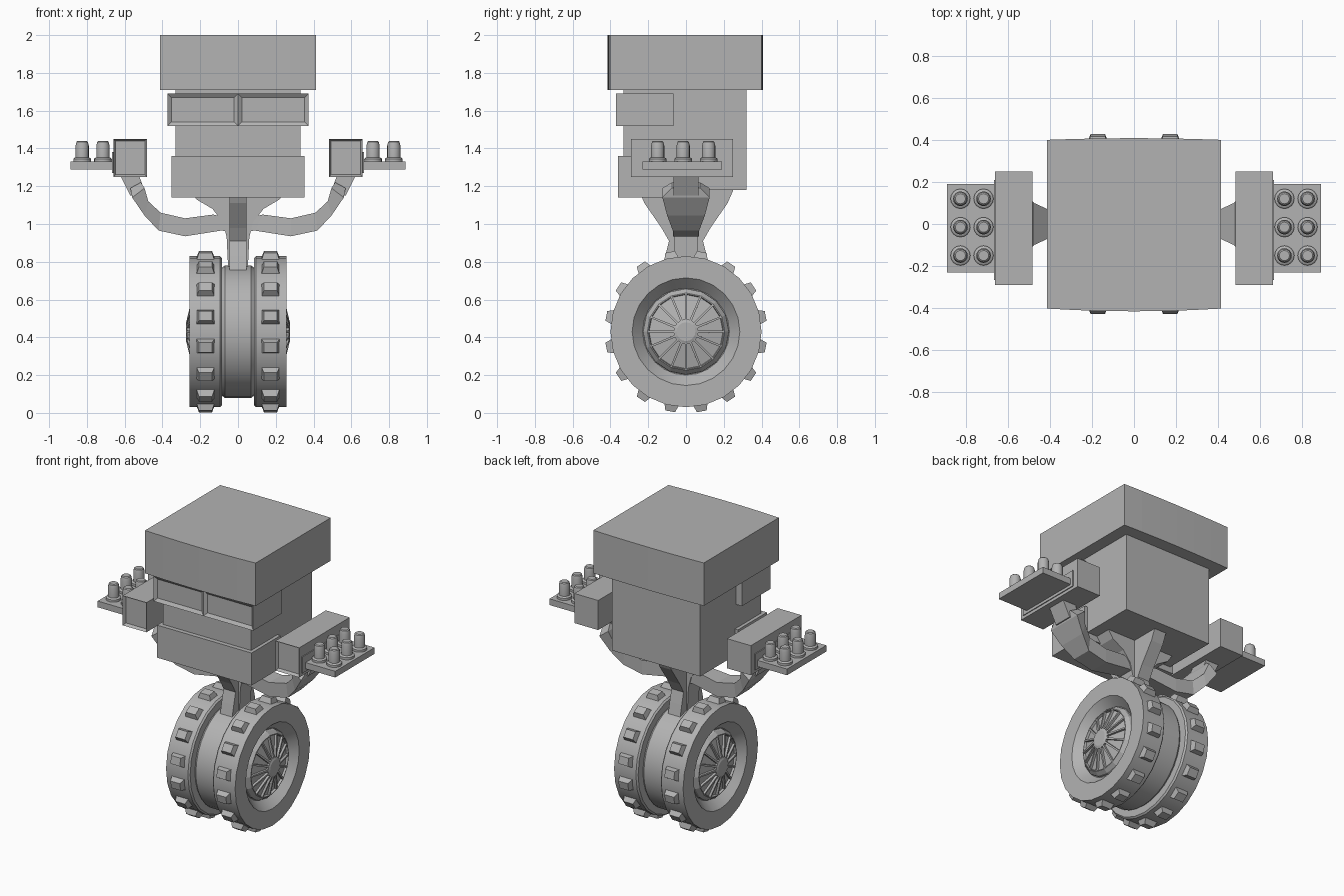
import bpy, bmesh, math
from mathutils import Matrix, Vector

if "Cube" in bpy.data.objects:
    bpy.data.objects.remove(bpy.data.objects["Cube"])

grey = bpy.data.materials.new("plain grey")
grey.diffuse_color = (0.45, 0.45, 0.45, 1)
grey.use_nodes = True
grey.node_tree.nodes["Principled BSDF"].inputs["Base Color"].default_value = grey.diffuse_color


def finish(name, bm, smooth=False):
    bmesh.ops.recalc_face_normals(bm, faces=bm.faces)
    me = bpy.data.meshes.new(name)
    bm.to_mesh(me)
    bm.free()
    ob = bpy.data.objects.new(name, me)
    bpy.context.collection.objects.link(ob)
    me.materials.append(grey)
    if smooth:
        bpy.ops.object.select_all(action='DESELECT')
        ob.select_set(True)
        bpy.context.view_layer.objects.active = ob
        bpy.ops.object.shade_smooth_by_angle(angle=math.radians(35))
    return ob


def box_bm(x0, x1, y0, y1, z0, z1):
    bm = bmesh.new()
    bmesh.ops.create_cube(bm, size=1)
    for v in bm.verts:
        v.co = ((x0 + x1) / 2 + v.co.x * (x1 - x0),
                (y0 + y1) / 2 + v.co.y * (y1 - y0),
                (z0 + z1) / 2 + v.co.z * (z1 - z0))
    bm.normal_update()
    return bm


def inset_front(bm, thick, depth):
    faces = [f for f in bm.faces if f.normal.y < -0.9]
    bmesh.ops.inset_individual(bm, faces=faces, thickness=thick, depth=-depth)


def prism(name, pts, half, axis):
    """Extrude an outline of (side, z) points symmetrically along axis x or y."""
    bm = bmesh.new()
    rows = []
    for h in (-half, half):
        rows.append([bm.verts.new((h, a, z) if axis == 'x' else (a, h, z)) for a, z in pts])
    bm.faces.new(rows[0])
    bm.faces.new(rows[1])
    n = len(pts)
    for i in range(n):
        j = (i + 1) % n
        bm.faces.new((rows[0][i], rows[0][j], rows[1][j], rows[1][i]))
    return finish(name, bm)


def lathe_bm(profile, seg, place):
    """Spin (radius, height) points; place maps (a, b, height) to a position."""
    bm = bmesh.new()
    rings = []
    for r, h in profile:
        rings.append([bm.verts.new(place(r * math.cos(2 * math.pi * i / seg),
                                         r * math.sin(2 * math.pi * i / seg), h))
                      for i in range(seg)])
    for a, b in zip(rings, rings[1:]):
        for i in range(seg):
            j = (i + 1) % seg
            bm.faces.new((a[i], a[j], b[j], b[i]))
    bm.faces.new(rings[0])
    bm.faces.new(rings[-1])
    return bm


def loft(name, sections):
    """Join four-cornered sections into a tube."""
    bm = bmesh.new()
    rings = [[bm.verts.new(p) for p in s] for s in sections]
    for a, b in zip(rings, rings[1:]):
        for i in range(4):
            j = (i + 1) % 4
            bm.faces.new((a[i], a[j], b[j], b[i]))
    bm.faces.new(rings[0])
    bm.faces.new(rings[-1])
    return finish(name, bm)


# Hat block with slightly bowed front and back
bow = [(-0.413 + 0.826 * i / 6) for i in range(7)]
bm = bmesh.new()
outline = [(x, -0.415 + 0.013 * (x / 0.413) ** 2) for x in bow]
outline += [(x, 0.408 - 0.008 * (x / 0.413) ** 2) for x in reversed(bow)]
cap = bm.faces.new([bm.verts.new((x, y, 1.71)) for x, y in outline])
top = bmesh.ops.extrude_face_region(bm, geom=[cap], use_keep_orig=True)
for g in top["geom"]:
    if isinstance(g, bmesh.types.BMVert):
        g.co.z = 2.0
finish("head_cap", bm)

# Body, visor with two sunken eye panels, and jaw
finish("body", box_bm(-0.33, 0.33, -0.33, 0.32, 1.18, 1.72))
bm = box_bm(-0.373, 0.373, -0.37, -0.065, 1.52, 1.69)
bmesh.ops.bisect_plane(bm, geom=bm.verts[:] + bm.edges[:] + bm.faces[:],
                       plane_co=(0, 0, 0), plane_no=(1, 0, 0))
bm.normal_update()
inset_front(bm, 0.03, 0.015)
finish("visor", bm)
finish("jaw", box_bm(-0.353, 0.353, -0.36, -0.05, 1.14, 1.36))

# Neck made of two crossing flared webs
half = [(0.26, 1.19), (0.22, 1.13), (0.135, 1.08), (0.08, 1.01), (0.06, 0.93), (0.052, 0.76)]
prism("neck_web_wide", half + [(-a, z) for a, z in reversed(half)], 0.06, 'y')
half = [(0.255, 1.19), (0.22, 1.11), (0.13, 0.98), (0.09, 0.91), (0.11, 0.83), (0.13, 0.74)]
prism("neck_web_deep", half + [(-a, z) for a, z in reversed(half)], 0.045, 'x')


def on_axle(a, b, h):
    return Vector((h, a, 0.43 + b))


# Drum between the wheels
finish("wheel_drum", lathe_bm([(0.335, -0.09), (0.35, -0.07), (0.35, 0.07), (0.335, 0.09)],
                              32, on_axle), True)

# arm path: x, z of the inner (upper) and outer (lower) edges, then half width
arm_path = [(0.02, 1.02, 0.02, 0.96, 0.05), (0.13, 1.05, 0.09, 0.965, 0.055),
            (0.28, 1.03, 0.28, 0.935, 0.068), (0.41, 1.06, 0.42, 0.965, 0.07),
            (0.475, 1.12, 0.495, 1.045, 0.10), (0.495, 1.19, 0.56, 1.14, 0.125),
            (0.515, 1.22, 0.57, 1.19, 0.075)]
fore_path = [(0.485, 1.15, 0.57, 1.15, 0.065), (0.525, 1.26, 0.625, 1.26, 0.065)]


def arm_sections(path, s):
    return [[(s * xa, -w, za), (s * xa, w, za), (s * xb, w, zb), (s * xb, -w, zb)]
            for xa, za, xb, zb, w in path]


for s, side in ((-1, "left"), (1, "right")):
    def out(a, b, h, s=s):
        return on_axle(a, b, s * h)

    def span(a, b, s=s):
        return min(s * a, s * b), max(s * a, s * b)

    # Tyre with a recessed dish
    finish(side + "_tyre", lathe_bm([(0.39, 0.085), (0.40, 0.095), (0.40, 0.258), (0.285, 0.258),
                                     (0.23, 0.20)], 24, out), True)

    # Domed hub with sunken wedges between the spokes
    bm = lathe_bm([(0.23, 0.19), (0.225, 0.215), (0.205, 0.238), (0.06, 0.272),
                   (0.05, 0.276)], 16, out)
    bmesh.ops.recalc_face_normals(bm, faces=bm.faces)
    wedges = []
    for f in bm.faces:
        c = f.calc_center_median()
        if len(f.verts) == 4 and 0.1 < math.hypot(c.y, c.z - 0.43) < 0.17:
            wedges.append(f)
    bmesh.ops.inset_individual(bm, faces=wedges, thickness=0.008, depth=0)
    bmesh.ops.inset_individual(bm, faces=wedges, thickness=0.001, depth=-0.015)
    finish(side + "_hub", bm)

    # Sixteen tapered tread lugs
    bm = bmesh.new()
    for i in range(16):
        ang = math.radians(11.25 + 22.5 * i)
        made = bmesh.ops.create_cube(bm, size=1)["verts"]
        for v in made:
            up = v.co.z > 0
            v.co = (v.co.x * (0.07 if up else 0.10), v.co.y * (0.052 if up else 0.082),
                    0.43 if up else 0.385)
        bmesh.ops.transform(bm, verts=made, matrix=Matrix.Translation((s * 0.172, 0, 0.43))
                            @ Matrix.Rotation(ang, 4, 'X'))
    finish(side + "_tread_lugs", bm)

    # Curved arm and forearm
    loft(side + "_arm", arm_sections(arm_path, s))
    loft(side + "_forearm", arm_sections(fore_path, s))

    # Hand block with sunken front, side plate and tray
    bm = box_bm(*span(0.482, 0.66), -0.29, 0.25, 1.25, 1.45)
    inset_front(bm, 0.016, 0.02)
    finish(side + "_hand_block", bm)
    finish(side + "_side_plate", box_bm(*span(0.65, 0.666), -0.265, 0.21, 1.27, 1.38))
    finish(side + "_tray", box_bm(*span(0.65, 0.888), -0.23, 0.19, 1.288, 1.33))

    # Six capped pegs on the tray
    for x in (0.715, 0.825):
        for k, y in enumerate((-0.15, -0.015, 0.12)):
            bm = lathe_bm([(0.047, 1.325), (0.047, 1.345), (0.042, 1.35), (0.035, 1.352),
                           (0.035, 1.415), (0.030, 1.435), (0.024, 1.44)], 16,
                          lambda a, b, h, x=x, y=y, s=s: Vector((s * x + a, y + b, h)))
            finish(f"{side}_peg", bm, True)
